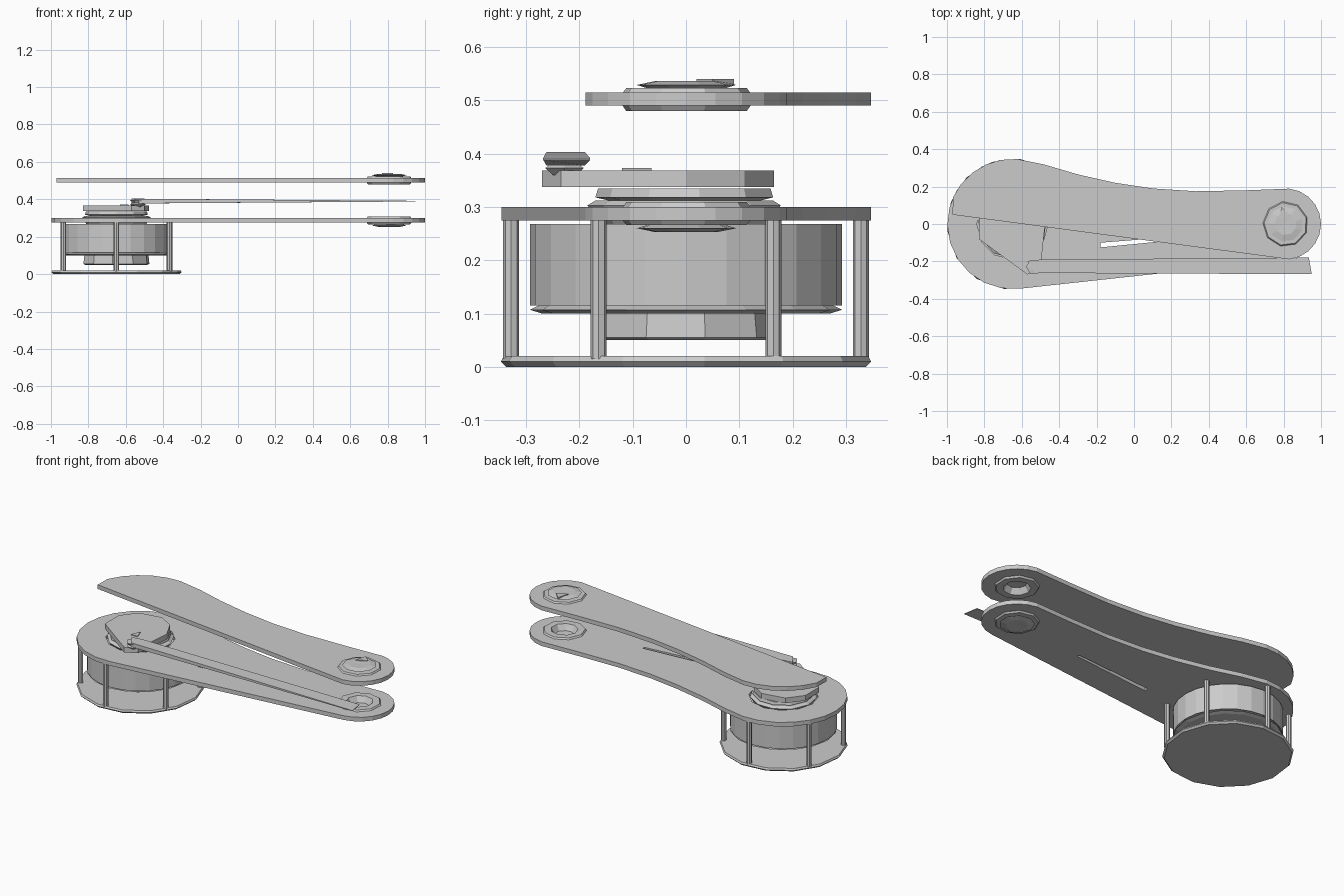
import bpy, bmesh, math
from mathutils import Vector

cube = bpy.data.objects.get("Cube")
if cube:
    bpy.data.objects.remove(cube)

grey = bpy.data.materials.new("plain grey")
grey.use_nodes = True
tone = (0.6, 0.6, 0.6, 1)
grey.diffuse_color = tone
grey.node_tree.nodes["Principled BSDF"].inputs["Base Color"].default_value = tone

HUB = Vector((-0.65, 0))
TIP = Vector((0.81, 0))


def finish(name, bm):
    bmesh.ops.recalc_face_normals(bm, faces=bm.faces)
    mesh = bpy.data.meshes.new(name)
    bm.to_mesh(mesh)
    bm.free()
    mesh.materials.append(grey)
    obj = bpy.data.objects.new(name, mesh)
    bpy.context.collection.objects.link(obj)
    return obj


def slab(name, outline, z0, z1):
    """Extrude a flat outline between two heights."""
    bm = bmesh.new()
    face = bm.faces.new([bm.verts.new((x, y, z0)) for x, y in outline])
    top = bmesh.ops.extrude_face_region(bm, geom=[face])["geom"]
    bmesh.ops.translate(bm, vec=(0, 0, z1 - z0),
                        verts=[v for v in top if isinstance(v, bmesh.types.BMVert)])
    return finish(name, bm)


def lathe(name, centre, profile, sides, turn=0.0):
    """Spin a radius/height profile into a faceted round part."""
    bm = bmesh.new()
    rings = []
    for r, z in profile:
        if r == 0:
            rings.append([bm.verts.new((centre.x, centre.y, z))] * sides)
        else:
            rings.append([bm.verts.new((centre.x + r * math.cos(turn + i * math.tau / sides),
                                        centre.y + r * math.sin(turn + i * math.tau / sides), z))
                          for i in range(sides)])
    for a, b in zip(rings, rings[1:]):
        for i in range(sides):
            j = (i + 1) % sides
            bm.faces.new(list(dict.fromkeys((a[i], a[j], b[j], b[i]))))
    return finish(name, bm)


def arc(centre, r, start, end, steps):
    angles = [math.radians(start + (end - start) * i / steps) for i in range(steps + 1)]
    return [(centre.x + r * math.cos(a), centre.y + r * math.sin(a)) for a in angles]


def cut(target, cutter):
    cutter.hide_render = True
    cutter.hide_viewport = True
    cutter.display_type = 'WIRE'
    mod = target.modifiers.new("opening", 'BOOLEAN')
    mod.operation = 'DIFFERENCE'
    mod.solver = 'EXACT'
    mod.object = cutter


# Arm plates share the rounded tip and the concave back edge
waist = [(0.6, 0.18), (0.33, 0.175), (0.1, 0.19), (-0.1, 0.22), (-0.3, 0.265), (-0.48, 0.318)]
tip_and_back = arc(TIP, 0.19, -84, 84, 10) + waist
lower_arm = slab("lower_arm", tip_and_back + arc(HUB, 0.348, 86, 276, 12), 0.275, 0.3)
upper_arm = slab("upper_arm", tip_and_back + arc(HUB, 0.348, 86, 156, 5) + [(-0.97, 0.05)],
                 0.49, 0.515)

# Openings in the plates
for plate, z in ((lower_arm, 0.287), (upper_arm, 0.502)):
    cut(plate, lathe("tip_hole_cutter", TIP,
                     [(0, z - 0.1), (0.1, z - 0.1), (0.1, z + 0.1), (0, z + 0.1)], 10))
cut(lower_arm, lathe("hub_hole_cutter", HUB,
                     [(0, 0.2), (0.19, 0.2), (0.19, 0.4), (0, 0.4)], 12))
cut(lower_arm, slab("slot_cutter", [(-0.18, -0.125), (0.33, -0.075), (0.33, -0.06), (-0.18, -0.1)],
                    0.2, 0.4))

# Tip bearings: a collar with a domed cap, mirrored on the lower arm
bearing = [(0, 0.032), (0.06, 0.034), (0.095, 0.027), (0.075, 0.021), (0.115, 0.021),
           (0.122, 0.012), (0.122, -0.012), (0.115, -0.022), (0.075, -0.022), (0.055, 0.012),
           (0, 0.014)]
for name, z, side in (("upper_bearing", 0.502, 1), ("lower_bearing", 0.287, -1)):
    lathe(name, TIP, [(r, z + side * h) for r, h in bearing], 9, 0.3)
slab("bearing_mark", [(0.77, 0.02), (0.83, 0.05), (0.79, 0.09)], 0.53, 0.54)

# Base plate, drum and lower hub
lathe("base_plate", HUB, [(0, 0), (0.34, 0), (0.35, 0.01), (0.345, 0.02), (0, 0.02)], 14, 0.1)
lathe("drum", HUB, [(0, 0.268), (0.293, 0.268), (0.293, 0.115), (0.275, 0.125), (0, 0.125)], 24)
lathe("drum_rim", HUB, [(0, 0.118), (0.27, 0.118), (0.293, 0.107), (0.27, 0.1), (0, 0.1)], 16)
lathe("lower_hub", HUB, [(0, 0.1), (0.175, 0.1), (0.18, 0.055), (0.17, 0.05), (0.12, 0.05),
                         (0.1, 0.085), (0, 0.085)], 10, 0.2)

# Six posts between base and arm
for i in range(6):
    a = math.radians(30 + 60 * i)
    spot = HUB + Vector((math.cos(a), math.sin(a))) * 0.328
    lathe("post", spot, [(0, 0.015), (0.015, 0.015), (0.015, 0.28), (0, 0.28)], 8)

# Upper hub with stepped collars
lathe("hub_collar", HUB, [(0, 0.265), (0.16, 0.265), (0.185, 0.303), (0.17, 0.312), (0.145, 0.312),
                          (0.17, 0.318), (0.165, 0.335), (0, 0.335)], 11, 0.15)
slab("hub_cap", [(-0.57, -0.27), (-0.5, -0.235), (-0.475, 0), (-0.53, 0.11), (-0.62, 0.165),
                 (-0.76, 0.14), (-0.83, 0.05), (-0.83, -0.08)], 0.337, 0.368)
slab("hub_mark", [(-0.63, -0.12), (-0.605, -0.065), (-0.585, -0.12)], 0.365, 0.373)

# Long lever and the joint under its inner end
lever = slab("lever", [(-0.57, -0.2), (-0.53, -0.262), (0.95, -0.268), (0.935, -0.18), (-0.5, -0.19)],
             0.378, 0.403)
for v in lever.data.vertices:
    if v.co.x > 0.9:
        v.co.z = 0.39 + (v.co.z - 0.39) * 0.15
lathe("lever_joint", Vector((-0.535, -0.228)),
      [(0, 0.355), (0.025, 0.36), (0.042, 0.373), (0.03, 0.38), (0.042, 0.395), (0, 0.4)], 6)
